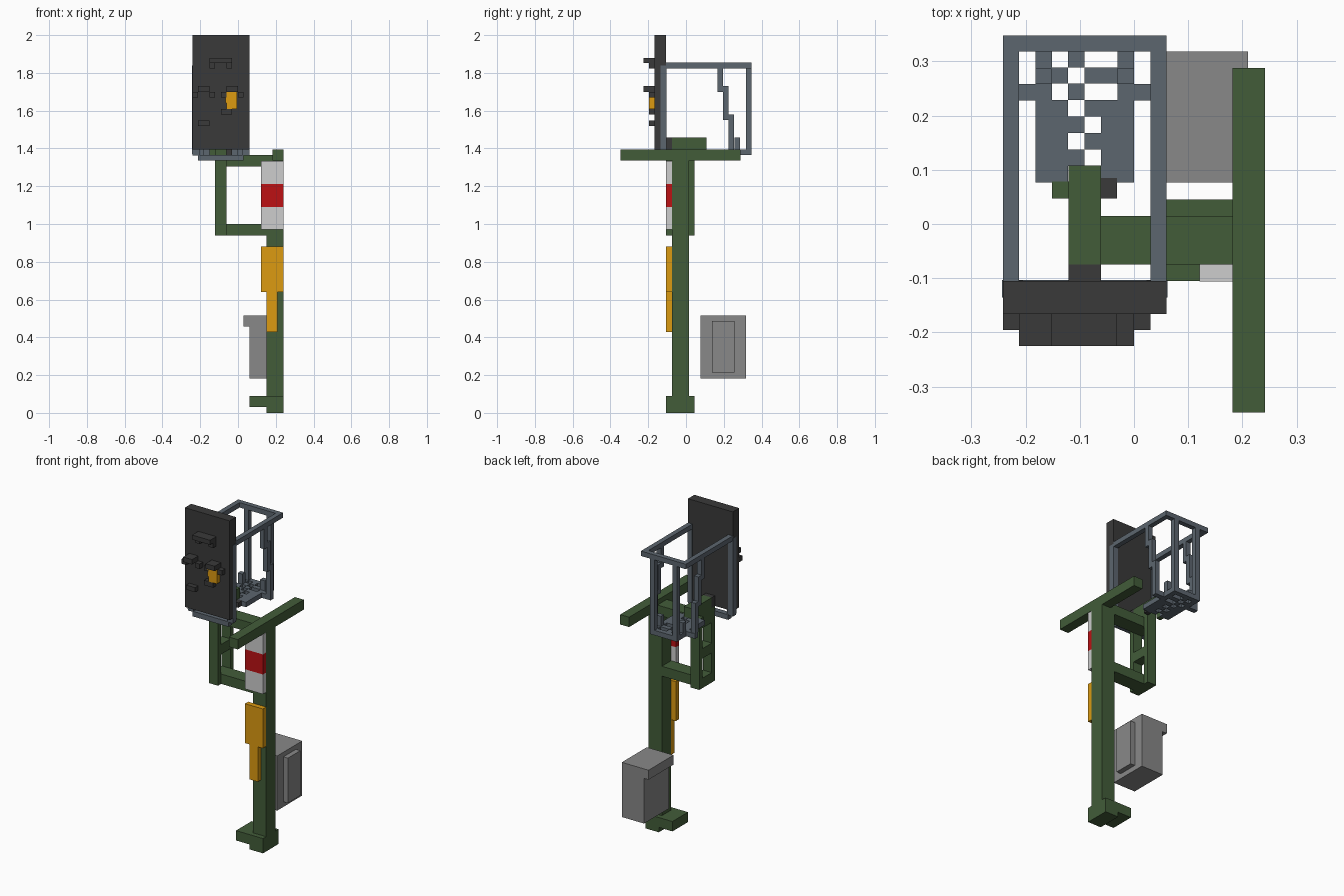
import bpy
import bmesh

cube = bpy.data.objects.get("Cube")
if cube:
    bpy.data.objects.remove(cube, do_unlink=True)


def srgb(c):
    c /= 255
    return c / 12.92 if c <= 0.04045 else ((c + 0.055) / 1.055) ** 2.4


def material(name, r, g, b):
    m = bpy.data.materials.new(name)
    m.use_nodes = True
    col = (srgb(r), srgb(g), srgb(b), 1)
    m.diffuse_color = col
    bsdf = m.node_tree.nodes["Principled BSDF"]
    bsdf.inputs["Base Color"].default_value = col
    bsdf.inputs["Roughness"].default_value = 0.8
    return m


GREEN = material("mast green", 66, 92, 57)
DARK = material("board charcoal", 58, 58, 58)
SLATE = material("cage slate", 92, 102, 111)
GREY = material("cabinet grey", 136, 136, 136)
WHITE = material("plate white", 205, 205, 205)
RED = material("plate red", 188, 17, 20)
AMBER = material("amber", 220, 155, 17)


def boxes(name, mat, *spans):
    """One object made of boxes, each (x0, x1, y0, y1, z0, z1)."""
    bm = bmesh.new()
    for x0, x1, y0, y1, z0, z1 in spans:
        verts = bmesh.ops.create_cube(bm, size=1)["verts"]
        for v in verts:
            v.co = (x1 if v.co.x > 0 else x0,
                    y1 if v.co.y > 0 else y0,
                    z1 if v.co.z > 0 else z0)
    me = bpy.data.meshes.new(name)
    bm.to_mesh(me)
    bm.free()
    me.materials.append(mat)
    ob = bpy.data.objects.new(name, me)
    bpy.context.collection.objects.link(ob)
    return ob


# Mast, foot, crossbar
boxes("mast", GREEN, (.152, .242, -.075, .015, .09, 1.34))
boxes("foot", GREEN, (.152, .242, -.105, .045, 0, .09),
      (.06, .152, -.105, .045, .03, .09))
boxes("crossbar", GREEN, (.182, .242, -.348, .288, 1.335, 1.395))

# Side bracket: two arms and a ladder-like hanger
for n, z in (("lower", .94), ("upper", 1.305)):
    boxes(n + "_arm", GREEN, (-.062, .182, -.075, .015, z, z + .06))
hanger = [(-.121, -.061, y, y + .03, .94, 1.395) for y in (-.105, .015)]
hanger += [(-.121, -.061, -.075, .015, z0, z1)
           for z0, z1 in ((.94, 1.0), (1.12, 1.18), (1.305, 1.395))]
boxes("hanger", GREEN, *hanger)
boxes("support_beam", GREEN, (-.121, -.061, -.075, .108, 1.395, 1.457),
      (-.151, -.121, .047, .078, 1.365, 1.395))
boxes("beam_clamp", DARK, (-.121, -.061, -.105, -.075, 1.395, 1.457),
      (-.061, -.031, .047, .085, 1.365, 1.395))

# Plates on the front of the mast
for n, mat, z0, z1 in (("white_plate_low", WHITE, .97, 1.09),
                       ("red_plate", RED, 1.09, 1.212),
                       ("white_plate_high", WHITE, 1.212, 1.333)):
    boxes(n, mat, (.121, .242, -.106, -.075, z0, z1))
boxes("amber_plate", AMBER, (.121, .242, -.106, -.075, .64, .88),
      (.152, .208, -.106, -.075, .427, .64))

# Equipment cabinet with lip and door panel
boxes("cabinet", GREY, (.06, .21, .077, .318, .182, .515),
      (.03, .06, .077, .318, .457, .515))
boxes("cabinet_door", GREY, (.21, .24, .137, .257, .213, .487))

# Signal board
boxes("signal_board", DARK, (-.242, .06, -.166, -.105, 1.395, 2.0))

# Lamps and hoods on the board
F = -.166
M, O = -.196, -.225
boxes("top_hood", DARK, (-.152, -.031, O, F, 1.852, 1.88),
      (-.152, -.121, M, F, 1.822, 1.852), (-.061, -.031, M, F, 1.822, 1.852))
boxes("left_hood", DARK, (-.212, -.152, O, F, 1.70, 1.73),
      (-.242, -.212, M, F, 1.67, 1.70), (-.152, -.121, M, F, 1.67, 1.70))
boxes("right_hood", DARK, (-.061, 0, O, F, 1.70, 1.73),
      (-.091, -.061, M, F, 1.67, 1.70), (0, .03, M, F, 1.67, 1.70))
boxes("lower_lamps", DARK, (-.091, -.031, M, F, 1.58, 1.61),
      (-.212, -.152, M, F, 1.52, 1.548))
boxes("amber_lamp", AMBER, (-.061, -.005, M, F, 1.61, 1.70),
      (-.067, -.061, M, F, 1.64, 1.695))

# Cage: frame behind the board
boxes("board_frame", SLATE,
      (-.244, -.212, -.136, -.103, 1.37, 1.84),
      (.03, .062, -.136, -.103, 1.37, 1.84),
      (-.212, .03, -.136, -.103, 1.335, 1.366),
      (-.242, -.205, -.135, -.104, 1.362, 1.395),
      (.023, .06, -.135, -.104, 1.362, 1.395))

# Cage: handrail ring and rear posts
boxes("handrail", SLATE, (-.242, -.212, -.105, .318, 1.824, 1.854),
      (.03, .06, -.105, .318, 1.824, 1.854),
      (-.242, .06, .318, .348, 1.824, 1.854))
boxes("rear_posts", SLATE, (-.182, -.152, .318, .348, 1.365, 1.824),
      (-.031, 0, .318, .348, 1.365, 1.824))

# Cage: stepped side braces, mirrored about the cage centre
braces = []
for y0, y1, z0, z1 in ((.167, .196, 1.70, 1.824), (.196, .226, 1.55, 1.73),
                       (.226, .255, 1.395, 1.58)):
    braces += [(-.242, -.212, y0, y1, z0, z1), (.03, .06, y0, y1, z0, z1)]
braces += [(-.242, -.182, .228, .258, 1.365, 1.395),
           (0, .06, .228, .258, 1.365, 1.395)]
braces += [(-.182, -.152, .258, .287, 1.395, 1.457),
           (-.031, 0, .258, .287, 1.395, 1.457)]
boxes("side_braces", SLATE, *braces)

# Cage: perforated step floor
S = .0303
cells = []
for row in range(8):
    for col in range(6):
        hole = (col == 2 and row % 2 == 0) or (col == 3 and row % 2 == 1)
        hole |= col in (1, 4) and row in (5, 7)
        if not hole:
            x, y = -.182 + col * S, .077 + row * S
            cells.append((x, x + S, y, y + S, 1.365, 1.395))
cells.append((-.182, 0, .318, .348, 1.365, 1.395))
boxes("step_floor", SLATE, *cells)
